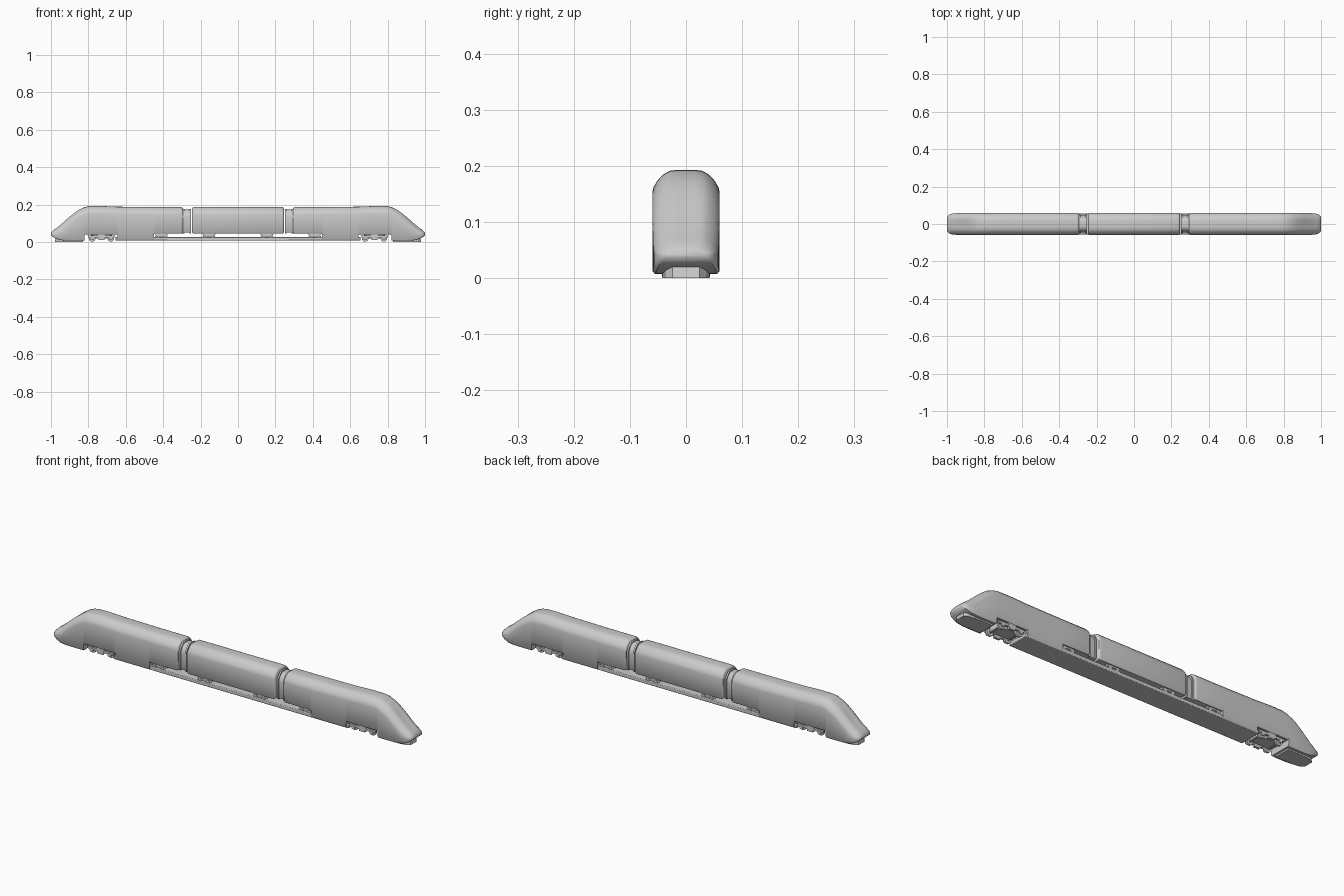
import bpy, bmesh, math
from mathutils import Matrix

if "Cube" in bpy.data.objects:
    bpy.data.objects.remove(bpy.data.objects["Cube"])


def finish(bm, name, angle=35):
    bmesh.ops.remove_doubles(bm, verts=bm.verts, dist=0.0002)
    bmesh.ops.recalc_face_normals(bm, faces=bm.faces)
    mesh = bpy.data.meshes.new(name)
    bm.to_mesh(mesh)
    bm.free()
    ob = bpy.data.objects.new(name, mesh)
    bpy.context.collection.objects.link(ob)
    bpy.ops.object.select_all(action='DESELECT')
    ob.select_set(True)
    bpy.context.view_layer.objects.active = ob
    bpy.ops.object.shade_smooth_by_angle(angle=math.radians(angle))
    return ob


def section(top, bottom, w, dip=0.0):
    """Closed coach cross-section: upright sides, sloping shoulders, crowned roof."""
    d = min(0.040, 0.55 * (top - bottom))
    e = min(0.006, 0.2 * (top - bottom))
    half = [(0.92, bottom), (1, bottom + e), (1, top - d), (0.97, top - 0.78 * d),
            (0.85, top - 0.48 * d), (0.66, top - 0.19 * d), (0.48, top - 0.04 * d),
            (0.25, top - dip * 0.8)]
    right = [(f * w, z) for f, z in half]
    return right + [(0, top - dip)] + [(-y, z) for y, z in reversed(right)]


def loft(name, stations, side=1, angle=40):
    bm = bmesh.new()
    rings = [[bm.verts.new((side * s[0], y, z)) for y, z in section(*s[1:])] for s in stations]
    n = len(rings[0])
    for a, b in zip(rings, rings[1:]):
        for i in range(n):
            j = (i + 1) % n
            bm.faces.new((a[i], a[j], b[j], b[i]))
    bm.faces.new(rings[0])
    bm.faces.new(rings[-1])
    return finish(bm, name, angle)


def box(bm, x0, x1, w, z0, z1, y=0.0, taper=1.0):
    """Box from x0 to x1, half width w; taper shrinks the lower face."""
    m = Matrix.Translation(((x0 + x1) / 2, y, (z0 + z1) / 2)) @ Matrix.Diagonal((x1 - x0, 2 * w, z1 - z0, 1))
    verts = bmesh.ops.create_cube(bm, size=1, matrix=m)['verts']
    for v in verts:
        if v.co.z < (z0 + z1) / 2:
            v.co.x = (x0 + x1) / 2 + (v.co.x - (x0 + x1) / 2) * taper


def cylinder(bm, x, y, z, r, length, segs=16):
    m = Matrix.Translation((x, y, z)) @ Matrix.Rotation(math.pi / 2, 4, 'X')
    bmesh.ops.create_cone(bm, cap_ends=True, segments=segs, radius1=r, radius2=r, depth=length, matrix=m)


# Middle coach
mid = [(0.245, 0.180, 0.052, 0.056), (0.241, 0.185, 0.046, 0.059), (0.235, 0.187, 0.045, 0.06)]
loft("middle_coach", [(-s[0],) + s[1:] for s in mid] + mid[::-1])

# Driving coaches: x, roof height, underside height, half width, screen hollow
end_car = [
    (0.294, 0.180, 0.052, 0.056), (0.298, 0.185, 0.046, 0.059), (0.305, 0.187, 0.045, 0.060),
    (0.450, 0.187, 0.045, 0.060), (0.450, 0.187, 0.010, 0.060), (0.645, 0.189, 0.010, 0.060),
    (0.645, 0.189, 0.040, 0.060), (0.740, 0.193, 0.040, 0.060), (0.795, 0.192, 0.040, 0.060),
    (0.820, 0.187, 0.040, 0.060), (0.820, 0.187, 0.008, 0.060), (0.850, 0.174, 0.007, 0.060, 0.001),
    (0.875, 0.157, 0.007, 0.060, 0.002), (0.900, 0.137, 0.007, 0.0595, 0.004),
    (0.925, 0.115, 0.008, 0.059, 0.004), (0.950, 0.093, 0.011, 0.058, 0.003),
    (0.970, 0.077, 0.017, 0.056, 0.002), (0.985, 0.065, 0.024, 0.052), (0.995, 0.055, 0.031, 0.045),
    (1.000, 0.048, 0.037, 0.036)]

for side, tag in ((1, "right"), (-1, "left")):
    loft(tag + "_driving_coach", end_car, side)

    # Gangway between coaches, with a collar at each end
    loft(tag + "_gangway", [(0.252, 0.178, 0.046, 0.050), (0.260, 0.178, 0.046, 0.050),
                            (0.260, 0.173, 0.050, 0.045), (0.286, 0.173, 0.050, 0.045),
                            (0.286, 0.178, 0.046, 0.050), (0.300, 0.178, 0.046, 0.050)], side)

    # Plough under the nose
    bm = bmesh.new()
    box(bm, 0.83, 0.93, 0.042, 0.0, 0.016)
    plan = [(0.93, 0.042), (0.965, 0.036), (0.98, 0.024), (0.98, -0.024), (0.965, -0.036), (0.93, -0.042)]
    low = [bm.verts.new((x, y, 0.0)) for x, y in plan]
    high = [bm.verts.new((x - 0.004, y, 0.020)) for x, y in plan]
    for i in range(6):
        j = (i + 1) % 6
        bm.faces.new((low[i], low[j], high[j], high[i]))
    bm.faces.new(low)
    bm.faces.new(high)
    bmesh.ops.scale(bm, vec=(side, 1, 1), verts=bm.verts)
    finish(bm, tag + "_plough", 20)

    # Leading bogie: side frames, axle boxes, wheels and axles
    bm = bmesh.new()
    box(bm, side * 0.73 - 0.055, side * 0.73 + 0.055, 0.030, 0.018, 0.042)
    for y in (-0.049, 0.049):
        box(bm, side * 0.73 - 0.075, side * 0.73 + 0.075, 0.005, 0.022, 0.034, y, 0.9)
        box(bm, side * 0.73 - 0.022, side * 0.73 + 0.022, 0.006, 0.012, 0.040, y, 0.7)
    for dx in (-0.05, 0.05):
        cylinder(bm, side * 0.73 + dx, 0, 0.02, 0.006, 0.108, 10)
        for y in (-0.038, 0.038):
            cylinder(bm, side * 0.73 + dx, y, 0.02, 0.018, 0.010, 20)
            cylinder(bm, side * 0.73 + dx, y * 1.34, 0.02, 0.010, 0.008, 12)
    finish(bm, tag + "_leading_bogie", 30)

    # Inner supports between coach floors and the underframe
    for x, label in ((0.155, "middle"), (0.41, "end")):
        bm = bmesh.new()
        c = side * x
        box(bm, c - 0.040, c + 0.040, 0.050, 0.037, 0.047, 0, 0.75)
        box(bm, c - 0.026, c + 0.026, 0.046, 0.024, 0.038)
        for dx in (-0.022, 0.022):
            cylinder(bm, c + dx, 0, 0.026, 0.012, 0.104, 16)
        finish(bm, tag + "_" + label + "_support", 30)

# Long underframe plate joining the coaches
bm = bmesh.new()
box(bm, -0.655, 0.655, 0.056, 0.008, 0.027)
plate = finish(bm, "underframe_plate", 30)
bev = plate.modifiers.new("edge", 'BEVEL')
bev.width = 0.003
bev.segments = 2
